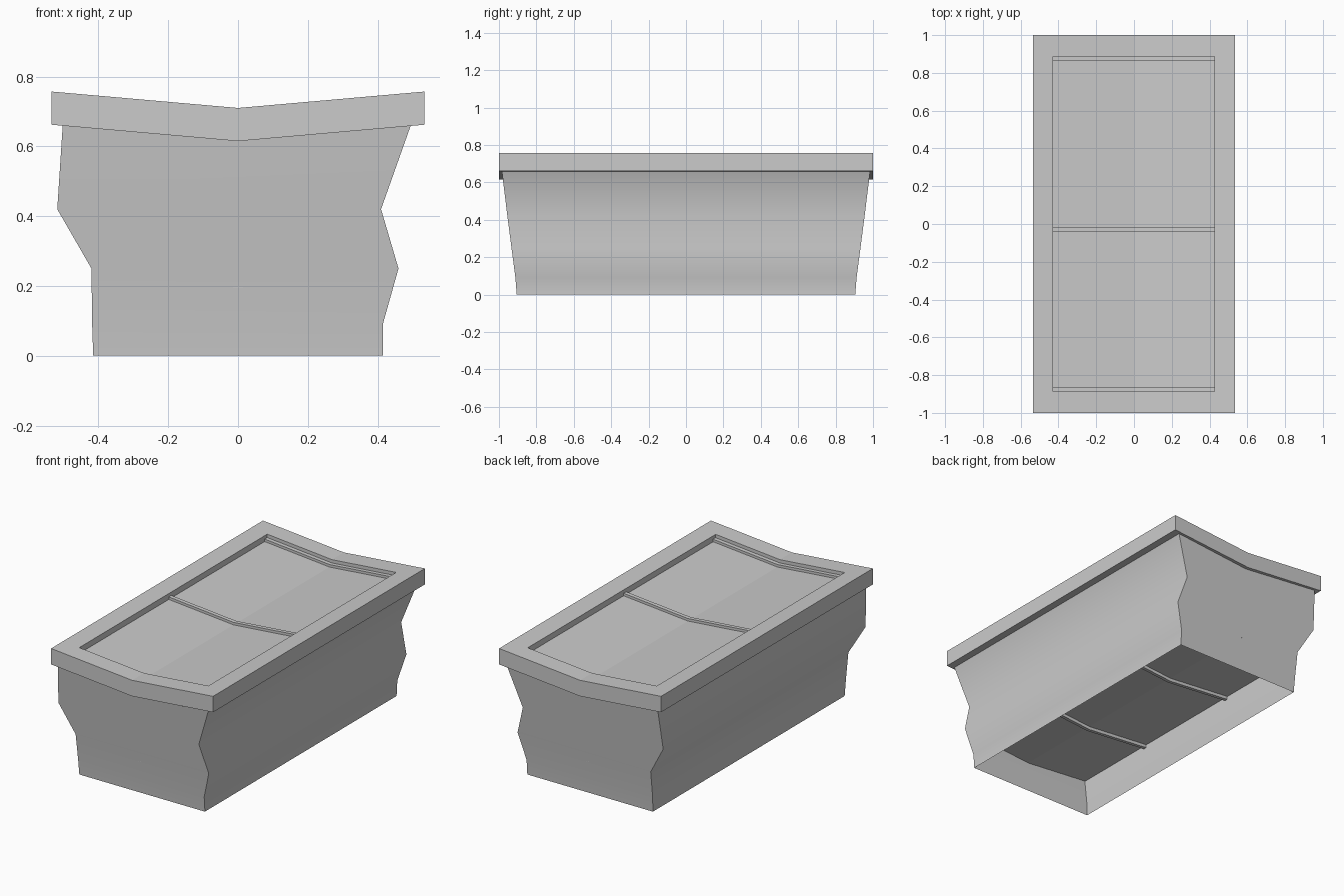
import bpy, bmesh

if "Cube" in bpy.data.objects:
    bpy.data.objects.remove(bpy.data.objects["Cube"])

SLOPE = 0.088  # shallow V shared by rim, lids and shelf


def finish(name, bm, smooth=False):
    bmesh.ops.recalc_face_normals(bm, faces=bm.faces[:])
    me = bpy.data.meshes.new(name)
    bm.to_mesh(me)
    bm.free()
    ob = bpy.data.objects.new(name, me)
    bpy.context.collection.objects.link(ob)
    if smooth:
        bpy.context.view_layer.objects.active = ob
        ob.select_set(True)
        bpy.ops.object.shade_smooth_by_angle(angle=0.7)
        ob.select_set(False)
    return ob


def v_slab(name, xs, ys, z_mid, thick, hole=None):
    """Grid bent into a V along x, extruded down; hole = skipped y row and x columns."""
    bm = bmesh.new()
    v = [[bm.verts.new((x, y, z_mid + SLOPE * abs(x))) for x in xs] for y in ys]
    for j in range(len(ys) - 1):
        for i in range(len(xs) - 1):
            if hole and j == hole[0] and i in hole[1]:
                continue
            bm.faces.new((v[j][i], v[j][i + 1], v[j + 1][i + 1], v[j + 1][i]))
    top = bm.faces[:]
    copy = bmesh.ops.duplicate(bm, geom=top + bm.edges[:] + bm.verts[:])
    low = [g for g in copy["geom"] if isinstance(g, bmesh.types.BMVert)]
    low_edges = [g for g in copy["geom"] if isinstance(g, bmesh.types.BMEdge)]
    bmesh.ops.translate(bm, verts=low, vec=(0, 0, -thick))
    bmesh.ops.bridge_loops  # walls are made edge by edge below
    vmap = copy["vert_map"]
    border = [e for e in bm.edges if e.is_boundary and e not in set(low_edges)]
    for e in border:
        a, b = e.verts
        bm.faces.new((a, b, vmap[b], vmap[a]))
    return finish(name, bm)


# Body shell: open top and bottom, wavy long sides (z, left x, right x, half depth)
sections = [
    (0.00, -0.415, 0.415, 0.905),
    (0.09, -0.418, 0.415, 0.912),
    (0.25, -0.42, 0.46, 0.933),
    (0.42, -0.518, 0.41, 0.955),
    (0.665, -0.502, 0.497, 0.985),
]
bm = bmesh.new()
rings = [[bm.verts.new(p) for p in ((l, -d, z), (r, -d, z), (r, d, z), (l, d, z))]
         for z, l, r, d in sections]
for a, b in zip(rings, rings[1:]):
    for i in range(4):
        k = (i + 1) % 4
        bm.faces.new((a[i], a[k], b[k], b[i]))
finish("body_shell", bm, smooth=True)

# Overhanging rim with a rectangular opening
v_slab("top_rim", [-0.535, -0.428, 0, 0.425, 0.535], [-1, -0.887, 0.887, 1],
       0.71, 0.095, hole=(1, (1, 2)))

# Two recessed lid panels
lid_x = [-0.428, 0, 0.425]
for name, y0, y1 in (("front_lid", -0.887, -0.03), ("back_lid", -0.03, 0.887)):
    v_slab(name, lid_x, [y0, y1], 0.675, 0.02)

# Lid battens at both ends and the middle
for name, y in (("front_batten", -0.875), ("middle_batten", -0.03), ("back_batten", 0.875)):
    v_slab(name, lid_x, [y - 0.012, y + 0.012], 0.69, 0.025)

# Inner floor seen from below, with two cross ribs
floor_x = [-0.418, 0, 0.452]
v_slab("inner_floor", floor_x, [-0.926, 0.926], 0.21, 0.015)
for n, y in enumerate((-0.4, 0.31)):
    v_slab(f"floor_rib_{n + 1}", [-0.417, 0, 0.44], [y - 0.01, y + 0.01], 0.196, 0.02)
